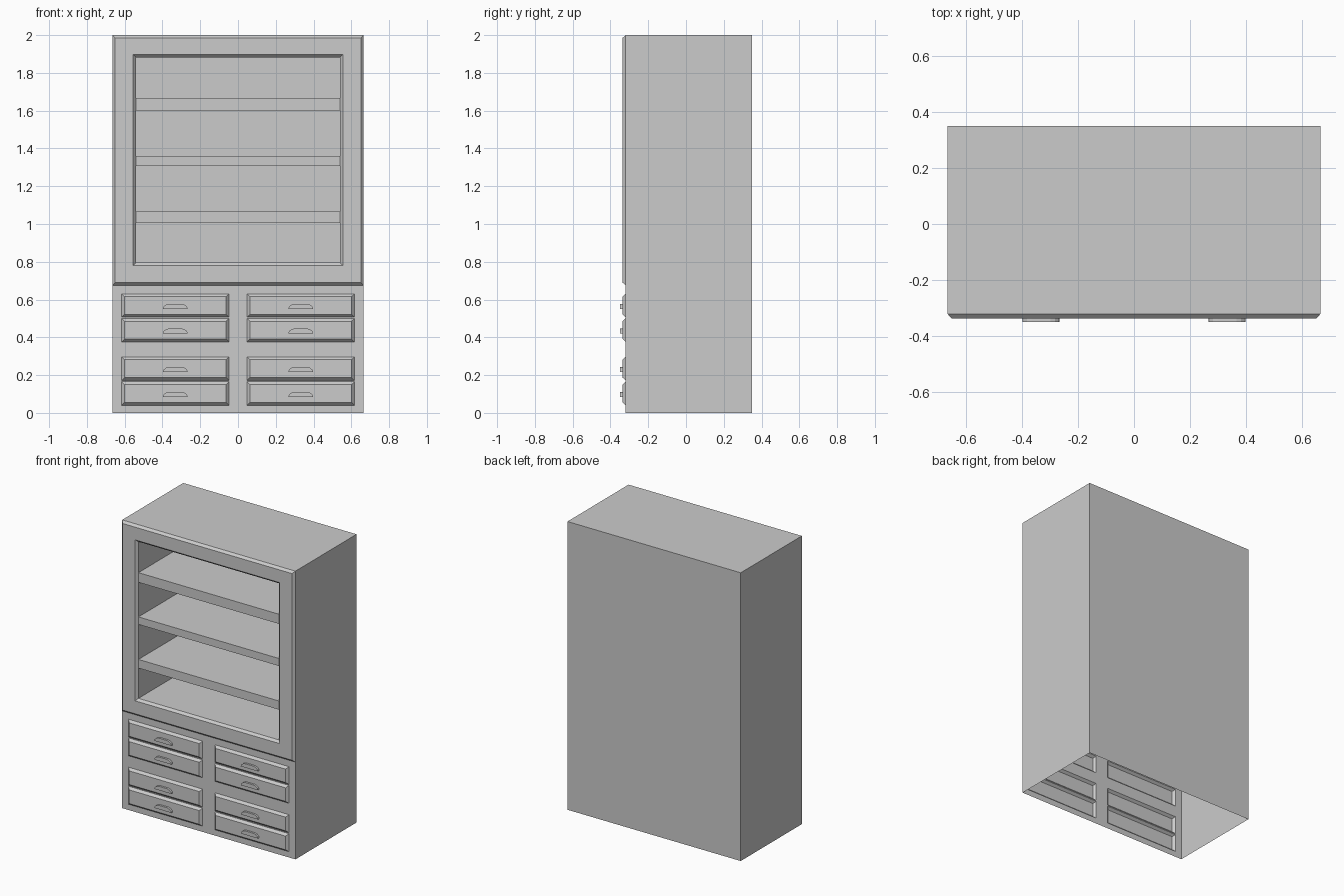
import bpy, bmesh

if "Cube" in bpy.data.objects:
    bpy.data.objects.remove(bpy.data.objects["Cube"])

W, YF, YB, YP = 0.665, -0.32, 0.35, -0.336   # half width, front, back, raised front
CH = 0.015                                    # chamfer size
SPLIT = 0.675                                 # height where the drawer base ends
DRAWERS = [(0.04, 0.165), (0.172, 0.297), (0.376, 0.50), (0.507, 0.63)]
DX0, DX1 = 0.048, 0.616


def make(name, bm):
    bmesh.ops.remove_doubles(bm, verts=bm.verts, dist=1e-5)
    me = bpy.data.meshes.new(name)
    bm.to_mesh(me)
    bm.free()
    ob = bpy.data.objects.new(name, me)
    bpy.context.collection.objects.link(ob)
    return ob


def face(bm, pts):
    bm.faces.new([bm.verts.new(p) for p in pts])


def rect(x0, x1, z0, z1, y):
    return [(x0, y, z0), (x1, y, z0), (x1, y, z1), (x0, y, z1)]


def grow(r, d, y):
    x0, x1, z0, z1 = r
    return rect(x0 - d, x1 + d, z0 - d, z1 + d, y)


def loft(bm, loops, cap=False):
    # bridges consecutive loops of equal length, outside facing the front
    for a, b in zip(loops, loops[1:]):
        n = len(a)
        for i in range(n):
            j = (i + 1) % n
            face(bm, [a[i], a[j], b[j], b[i]])
    if cap:
        face(bm, loops[-1])


# outer shell: sides, back and top, open underneath
bm = bmesh.new()
face(bm, [(W, YF, 0), (W, YB, 0), (W, YB, 2), (W, YF, 2)])
face(bm, [(-W, YB, 0), (-W, YF, 0), (-W, YF, 2), (-W, YB, 2)])
face(bm, [(W, YB, 0), (-W, YB, 0), (-W, YB, 2), (W, YB, 2)])
face(bm, [(-W, YF, 2), (W, YF, 2), (W, YB, 2), (-W, YB, 2)])
make("cabinet_shell", bm)

# drawer base front sheet with openings
bm = bmesh.new()
xs = [-W, -DX1, -DX0, DX0, DX1, W]
zs = [0] + [z for d in DRAWERS for z in d] + [SPLIT + CH]
for i in range(5):
    for k in range(len(zs) - 1):
        if not (i in (1, 3) and k % 2 == 1):
            face(bm, rect(xs[i], xs[i + 1], zs[k], zs[k + 1], YF))
make("base_front", bm)

# raised upper frame with chamfered edges, running into the shelf niche
bm = bmesh.new()
outer = (-W, W, SPLIT, 2)
window = (-0.54, 0.54, 0.795, 1.882)
loft(bm, [grow(outer, 0, YF), grow(outer, -CH, YP), grow(window, CH, YP),
          grow(window, 0, YF), grow(window, 0, 0.29)], cap=True)
make("upper_frame_and_niche", bm)

# shelves
for n, (z0, z1) in enumerate([(1.005, 1.065), (1.308, 1.36), (1.60, 1.667)]):
    bm = bmesh.new()
    r = (-0.54, 0.54, z0, z1)
    loft(bm, [grow(r, 0, 0.29), grow(r, 0, YF)], cap=True)
    make(f"shelf_{n + 1}", bm)

# drawer fronts with cup handles
half = [(-0.066, 0), (0.066, 0), (0.062, 0.012), (0.05, 0.022), (0.034, 0.027),
        (-0.034, 0.027), (-0.05, 0.022), (-0.062, 0.012)]
for side, s in (("left", -1), ("right", 1)):
    for n, (z0, z1) in enumerate(DRAWERS):
        x0, x1 = sorted((s * DX0, s * DX1))
        r = (x0, x1, z0, z1)
        bm = bmesh.new()
        loft(bm, [grow(r, 0, YF), grow(r, -CH, YP)], cap=True)
        make(f"drawer_front_{side}_{n + 1}", bm)
        cx, cz = (x0 + x1) / 2, (z0 + z1) / 2 - 0.018
        bm = bmesh.new()
        loft(bm, [[(cx + x, y, cz + z) for x, z in half] for y in (YP, -0.35)], cap=True)
        make(f"handle_{side}_{n + 1}", bm)
